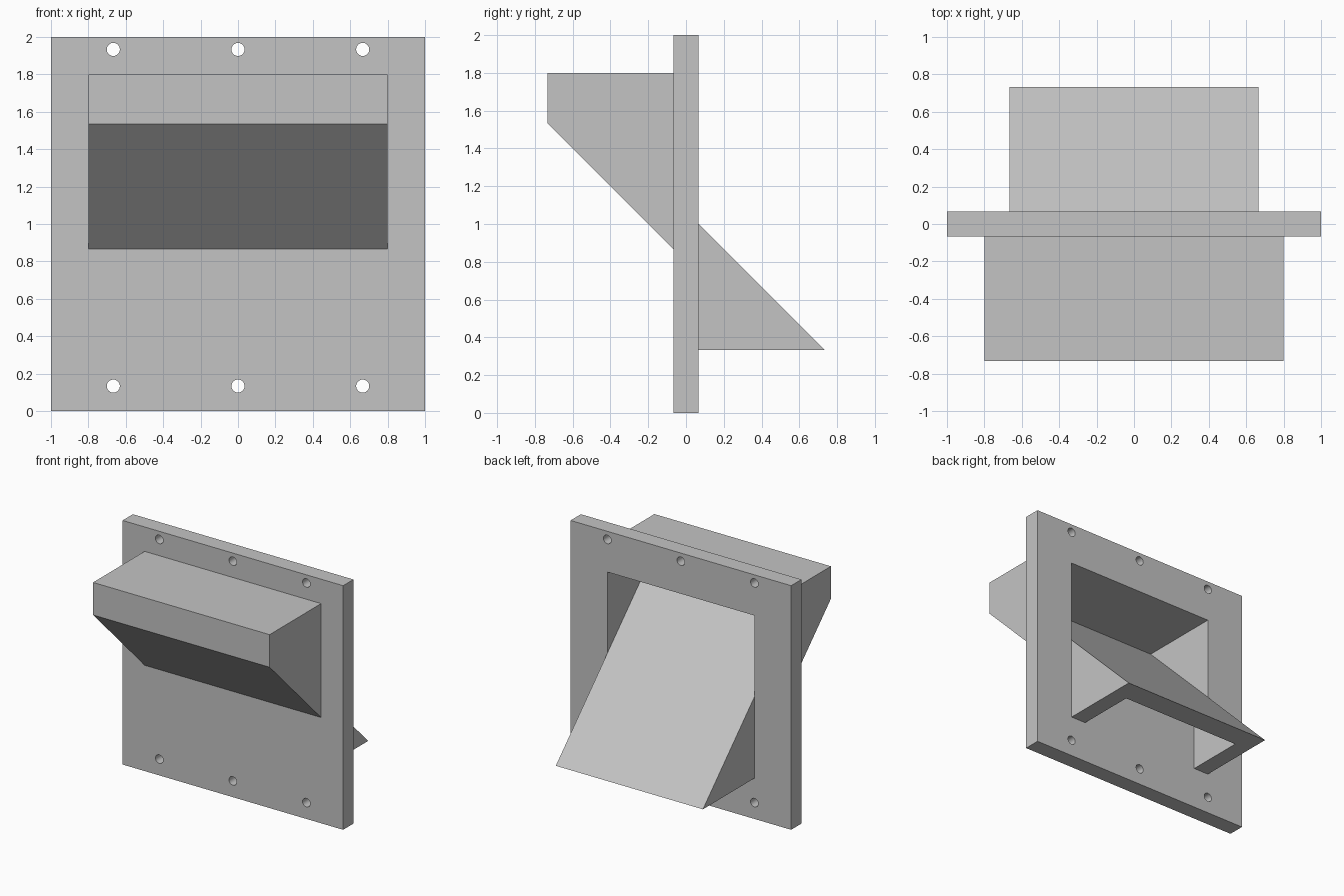
import bpy, bmesh
from mathutils import Matrix

if "Cube" in bpy.data.objects:
    bpy.data.objects.remove(bpy.data.objects["Cube"])

GREY = (0.55, 0.55, 0.55, 1)
grey = bpy.data.materials.new("plain_grey")
grey.use_nodes = True
grey.diffuse_color = GREY
grey.node_tree.nodes["Principled BSDF"].inputs["Base Color"].default_value = GREY

T = 2 / 30       # half the plate thickness
W = 2 / 3        # half width of the opening and chute
WALL = 2 * T     # wall thickness


def add_object(name, bm):
    bmesh.ops.recalc_face_normals(bm, faces=bm.faces)
    mesh = bpy.data.meshes.new(name)
    bm.to_mesh(mesh)
    bm.free()
    mesh.materials.append(grey)
    obj = bpy.data.objects.new(name, mesh)
    bpy.context.collection.objects.link(obj)
    return obj


def prism(name, half_width, profile):
    """Side profile of (y, z) points extruded across the width."""
    bm = bmesh.new()
    face = bm.faces.new([bm.verts.new((-half_width, y, z)) for y, z in profile])
    grown = bmesh.ops.extrude_face_region(bm, geom=[face])["geom"]
    verts = [v for v in grown if isinstance(v, bmesh.types.BMVert)]
    bmesh.ops.translate(bm, verts=verts, vec=(2 * half_width, 0, 0))
    return add_object(name, bm)


def cut(obj, cutter):
    cutter.hide_render = True
    mod = obj.modifiers.new("cut", "BOOLEAN")
    mod.operation = "DIFFERENCE"
    mod.solver = "EXACT"
    mod.object = cutter
    bpy.context.view_layer.objects.active = obj
    bpy.ops.object.modifier_apply(modifier=mod.name)


# Solid parts
plate = prism("mounting_plate", 1, [(-T, 0), (T, 0), (T, 2), (-T, 2)])
hood = prism("front_hood", 0.8,
             [(-T, 1.8), (-W - T, 1.8), (-W - T, 0.8 + W + T), (-T, 0.8 + T)])
chute = prism("rear_chute", W, [(T, 1), (T, 1 - W), (T + W, 1 - W)])

# Sloped passage through the plate into the hood
ceiling = 1 + W
passage = prism("passage_cutter", W,
                [(T - W, ceiling), (T, 1), (T + 0.1, 1.1), (T + 0.1, ceiling)])
cut(plate, passage)
cut(hood, passage)

# Hollow underside of the chute, open at the bottom and against the plate
inner = 1 + T - WALL * 2 ** 0.5
hollow = prism("chute_cutter", W - WALL,
               [(0, inner), (0, 0.2), (inner - 0.2, 0.2)])
cut(chute, hollow)

# Bolt holes in two rows of three
bm = bmesh.new()
for x in (-W, 0, W):
    for z in (WALL, 2 - T):
        place = Matrix.Translation((x, 0, z)) @ Matrix.Rotation(1.570796, 4, "X")
        bmesh.ops.create_cone(bm, cap_ends=True, segments=32, radius1=0.035,
                              radius2=0.035, depth=0.4, matrix=place)
holes = add_object("hole_cutter", bm)
cut(plate, holes)

for cutter in (passage, hollow, holes):
    bpy.data.objects.remove(cutter)

# Smooth hole walls, sharp edges elsewhere
bpy.ops.object.select_all(action="DESELECT")
plate.select_set(True)
bpy.context.view_layer.objects.active = plate
bpy.ops.object.shade_smooth_by_angle(angle=0.5)
